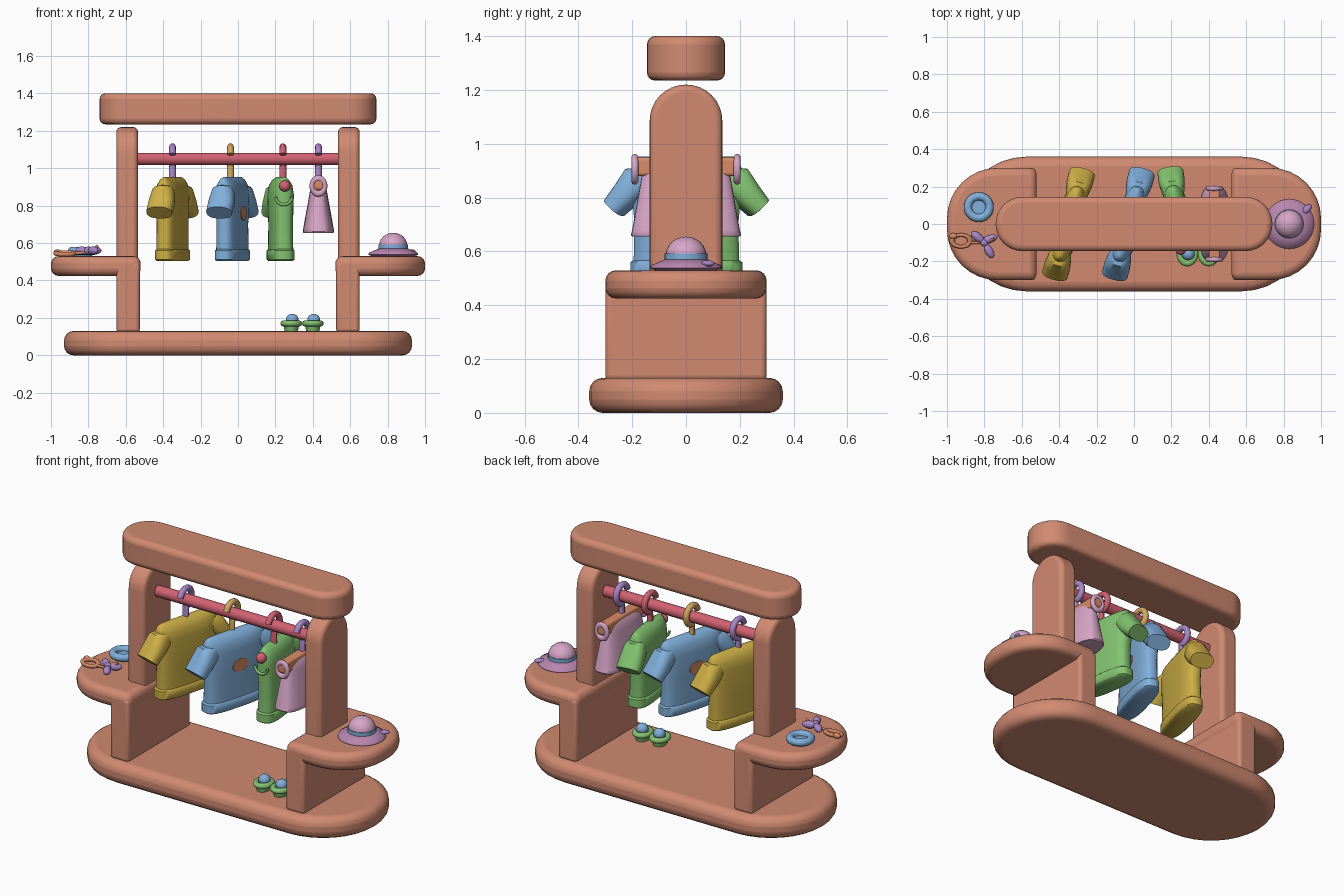
import bpy, bmesh
from math import sin, cos, pi, radians, copysign
from mathutils import Matrix, Vector

if "Cube" in bpy.data.objects:
    bpy.data.objects.remove(bpy.data.objects["Cube"])


def material(name, r, g, b):
    rgba = [(c / 255) ** 2.2 for c in (r, g, b)] + [1]
    m = bpy.data.materials.new(name)
    m.use_nodes = True
    m.diffuse_color = rgba
    m.node_tree.nodes["Principled BSDF"].inputs["Base Color"].default_value = rgba
    return m


WOOD = material("terracotta wood", 208, 137, 113)
RED = material("rose red", 208, 98, 114)
YELLOW = material("mustard yellow", 205, 174, 72)
BLUE = material("soft blue", 128, 174, 218)
GREEN = material("leaf green", 130, 194, 112)
PINK = material("lilac pink", 214, 164, 198)
PURPLE = material("lavender", 168, 134, 198)
ORANGE = material("apricot", 216, 138, 104)
TAN = material("tan", 208, 166, 98)
MAUVE = material("mauve", 182, 132, 172)


def finish(ob, mat, angle=40):
    ob.data.materials.append(mat)
    bpy.ops.object.select_all(action='DESELECT')
    ob.select_set(True)
    bpy.context.view_layer.objects.active = ob
    bpy.ops.object.shade_smooth_by_angle(angle=radians(angle))
    return ob


def from_bmesh(name, bm):
    bmesh.ops.recalc_face_normals(bm, faces=bm.faces)
    me = bpy.data.meshes.new(name)
    bm.to_mesh(me)
    bm.free()
    ob = bpy.data.objects.new(name, me)
    bpy.context.collection.objects.link(ob)
    return ob


def rounded_rect(x0, x1, y0, y1, radii):
    """Outline counter-clockwise from the upper right corner."""
    pts = []
    corners = [(x1, y1, -1, -1), (x0, y1, 1, -1), (x0, y0, 1, 1), (x1, y0, -1, 1)]
    for i, ((x, y, sx, sy), r) in enumerate(zip(corners, radii)):
        steps = 8 if r else 0
        for k in range(steps + 1):
            a = pi / 2 * (i + k / max(steps, 1))
            pts.append((x + sx * r + r * cos(a), y + sy * r + r * sin(a)))
    return pts


def prism(name, outline, lo, hi, bevel, mat, upright=False, mirror=False):
    """Extrude an outline along z, or along x when upright."""
    bm = bmesh.new()
    place = (lambda p, d: (d, *p)) if upright else (lambda p, d: (*p, d))
    f = bm.faces.new([bm.verts.new(place(p, lo)) for p in outline])
    top = bmesh.ops.extrude_face_region(bm, geom=[f])["geom"]
    shift = Vector((hi - lo, 0, 0) if upright else (0, 0, hi - lo))
    bmesh.ops.translate(bm, vec=shift, verts=[v for v in top if isinstance(v, bmesh.types.BMVert)])
    bmesh.ops.remove_doubles(bm, verts=bm.verts, dist=0.001)
    ob = from_bmesh(name, bm)
    mod = ob.modifiers.new("round", 'BEVEL')
    mod.width, mod.segments, mod.limit_method = bevel, 4, 'ANGLE'
    mod.angle_limit = radians(50)
    mod.use_clamp_overlap = False
    if mirror:
        ob.modifiers.new("mirror", 'MIRROR')
    return finish(ob, mat)


def loft(name, sections, mat, power=2, loc=(0, 0, 0), turn=0):
    """Skin superellipse sections given as centre and two half-axes."""
    bm, rings, n = bmesh.new(), [], 32
    for c, u, v in sections:
        ring = []
        for k in range(n):
            a = 2 * pi * k / n
            p, q = (copysign(abs(t) ** (2 / power), t) for t in (cos(a), sin(a)))
            ring.append(bm.verts.new(Vector(c) + Vector(u) * p + Vector(v) * q))
        rings.append(ring)
    for a, b in zip(rings, rings[1:]):
        for k in range(n):
            bm.faces.new((a[k], a[(k + 1) % n], b[(k + 1) % n], b[k]))
    bm.faces.new(rings[0])
    bm.faces.new(rings[-1])
    ob = from_bmesh(name, bm)
    ob.location = loc
    ob.rotation_euler.z = radians(turn)
    return finish(ob, mat, 50)


def stack(name, rows, mat, power=2, loc=(0, 0, 0), turn=0):
    """Loft upright rows of height, half-width and half-depth."""
    return loft(name, [((0, 0, z), (w, 0, 0), (0, t, 0)) for z, w, t in rows], mat, power, loc, turn)


def tube(name, pts, radius, mat):
    cu = bpy.data.curves.new(name, 'CURVE')
    cu.dimensions, cu.bevel_depth, cu.bevel_resolution = '3D', radius, 3
    cu.use_fill_caps = True
    sp = cu.splines.new('POLY')
    sp.points.add(len(pts) - 1)
    for p, co in zip(sp.points, pts):
        p.co = (*co, 1)
    me = bpy.data.meshes.new_from_object(bpy.data.objects.new(name, cu))
    ob = bpy.data.objects.new(name, me)
    bpy.context.collection.objects.link(ob)
    return finish(ob, mat)


def ball(name, loc, size, mat, turn=0):
    bpy.ops.mesh.primitive_uv_sphere_add(segments=24, ring_count=12, location=loc, rotation=(0, 0, radians(turn)))
    ob = bpy.context.object
    ob.name, ob.scale = name, size
    return finish(ob, mat)


def ring(name, loc, major, minor, mat, rot=(0, 0, 0), scale=(1, 1, 1)):
    bpy.ops.mesh.primitive_torus_add(major_radius=major, minor_radius=minor, major_segments=32,
                                     minor_segments=10, location=loc, rotation=rot)
    ob = bpy.context.object
    ob.name, ob.scale = name, scale
    return finish(ob, mat)


# Wooden frame
prism("base", rounded_rect(-.93, .93, -.36, .36, [.355] * 4), 0, .13, .05, WOOD)
prism("top_beam", rounded_rect(-.74, .74, -.145, .145, [.144] * 4), 1.235, 1.4, .03, WOOD)
prism("shelf", rounded_rect(.52, 1, -.3, .3, [.27, 0, 0, .27]), .425, .53, .04, WOOD, mirror=True)
prism("shelf_support", rounded_rect(-.3, .3, .12, .5, [0] * 4), .525, .65, .02, WOOD, True, True)
prism("post", rounded_rect(-.135, .135, .45, 1.22, [.134, .134, 0, 0]), .535, .65, .025, WOOD, True, True)
tube("rail", [(-.56, 0, 1.05), (.56, 0, 1.05)], .034, RED)


# Hanger hooks
def hook(name, x, mat):
    arc = [(x, .055 * cos(a), 1.06 + .055 * sin(a))
           for a in (radians(-90 + 270 * k / 18) for k in range(19))]
    tube(name, [(x, 0, .93)] + arc[:-1], .018, mat)


for label, x, mat in (("yellow", -.35, PURPLE), ("blue", -.04, TAN), ("green", .24, RED), ("dress", .43, PURPLE)):
    hook(label + "_hook", x, mat)


# Shirts
def shirt(name, mat, x, y, turn, half, sides):
    loc = (x, y, 0)
    body = [(.52, half - .01, .06), (.7, half - .015, .058), (.86, half, .062), (.91, half - .003, .053),
            (.938, half - .012, .034), (.953, half - .03, .01)]
    stack(name + "_body", body, mat, 3, loc, turn)
    hem = [(.505, half - .01, .058), (.512, half, .066), (.56, half, .066), (.567, half - .01, .058)]
    stack(name + "_hem", hem, mat, 3, loc, turn)
    for s in sides:
        rows = []
        for d, z, h, t in ((-.06, .885, .04, .045), (-.025, .865, .062, .062), (.02, .81, .054, .07), (.066, .762, .045, .07)):
            rows.append(((s * (half + d), 0, z), (s * .73 * h, 0, .68 * h), (0, t, 0)))
        loft(name + "_sleeve", rows, mat, 2.5, loc, turn)


shirt("yellow_shirt", YELLOW, -.35, 0, 75, .21, (-1, 1))
shirt("blue_shirt", BLUE, -.03, 0, 75, .21, (-1, 1))
shirt("green_shirt", GREEN, .228, .04, 98, .17, (1,))

# Oval patch on both faces of the blue shirt
rows = [((0, y, .76), (.055, 0, 0), (0, 0, .038)) for y in (-.064, .064)]
loft("blue_shirt_patch", rows, ORANGE, 2, (-.03, 0, 0), 75)

# Green shirt front trim
ball("green_shirt_button", (.25, -.135, .905), (.03, .03, .03), RED)
tube("green_shirt_trim", [(.245 + .045 * cos(a), -.128, .855 + .05 * sin(a))
                          for a in (radians(190 + 16 * k) for k in range(11))], .008, GREEN)

# Pink dress with apricot hanger bar
stack("dress_body", [(.655, .2, .08), (.662, .205, .084), (.68, .2, .081), (.88, .165, .045), (.93, .15, .03),
                     (.945, .13, .012)], PINK, 3, (.43, 0, 0), 90)
prism("dress_bar", rounded_rect(-.2, .2, .88, .95, [.02] * 4), .4, .46, .012, ORANGE, True)
for s in (-1, 1):
    ring("dress_strap", (.43, s * .19, .905), .034, .014, PINK, (pi / 2, 0, 0), (1, 1.2, 1))

# Shoes
for x in (.285, .4):
    stack("shoe_sole", [(.13, .035, .045), (.16, .042, .052)], GREEN, 2, (x, -.16, 0))
    ring("shoe_rim", (x, -.16, .17), .042, .016, GREEN, scale=(1, 1.15, 1))
    ball("shoe_pompom", (x + .005, -.16, .19), (.034, .034, .032), BLUE)

# Sun hat
HAT = (.83, 0, 0)
stack("hat_brim", [(z, r, r) for z, r in ((.53, .115), (.538, .133), (.548, .13), (.57, .08))], MAUVE, 2, HAT)
stack("hat_band", [(z, .079, .079) for z in (.555, .592)], BLUE, 2, HAT)
ball("hat_crown", (.83, 0, .585), (.076, .076, .07), PINK)
ball("hat_bow", (.925, .08, .555), (.03, .018, .012), PURPLE, 45)

# Blue bangle dish
ring("dish_rim", (-.83, .09, .558), .058, .022, BLUE)
stack("dish_floor", [(.53, .05, .05), (.555, .055, .055)], BLUE, 2, (-.83, .09, 0))

# Hair ties and bow
ring("hair_tie", (-.925, -.09, .545), .04, .012, ORANGE, (.15, 0, 0), (1.2, .8, 1))
ball("hair_tie_bead", (-.965, -.065, .55), (.022, .016, .016), ORANGE)
ball("bow_knot", (-.8, -.1, .56), (.022, .022, .022), PURPLE)
for dx, dy, turn in ((-.035, .03, -40), (.03, .02, 20), (.025, -.045, -60)):
    ball("bow_loop", (-.8 + dx, -.1 + dy, .56), (.042, .022, .022), PURPLE, turn)
tube("hair_pin", [(-.88, -.1, .545), (-.8, -.1, .55), (-.75, -.08, .585)], .008, ORANGE)
